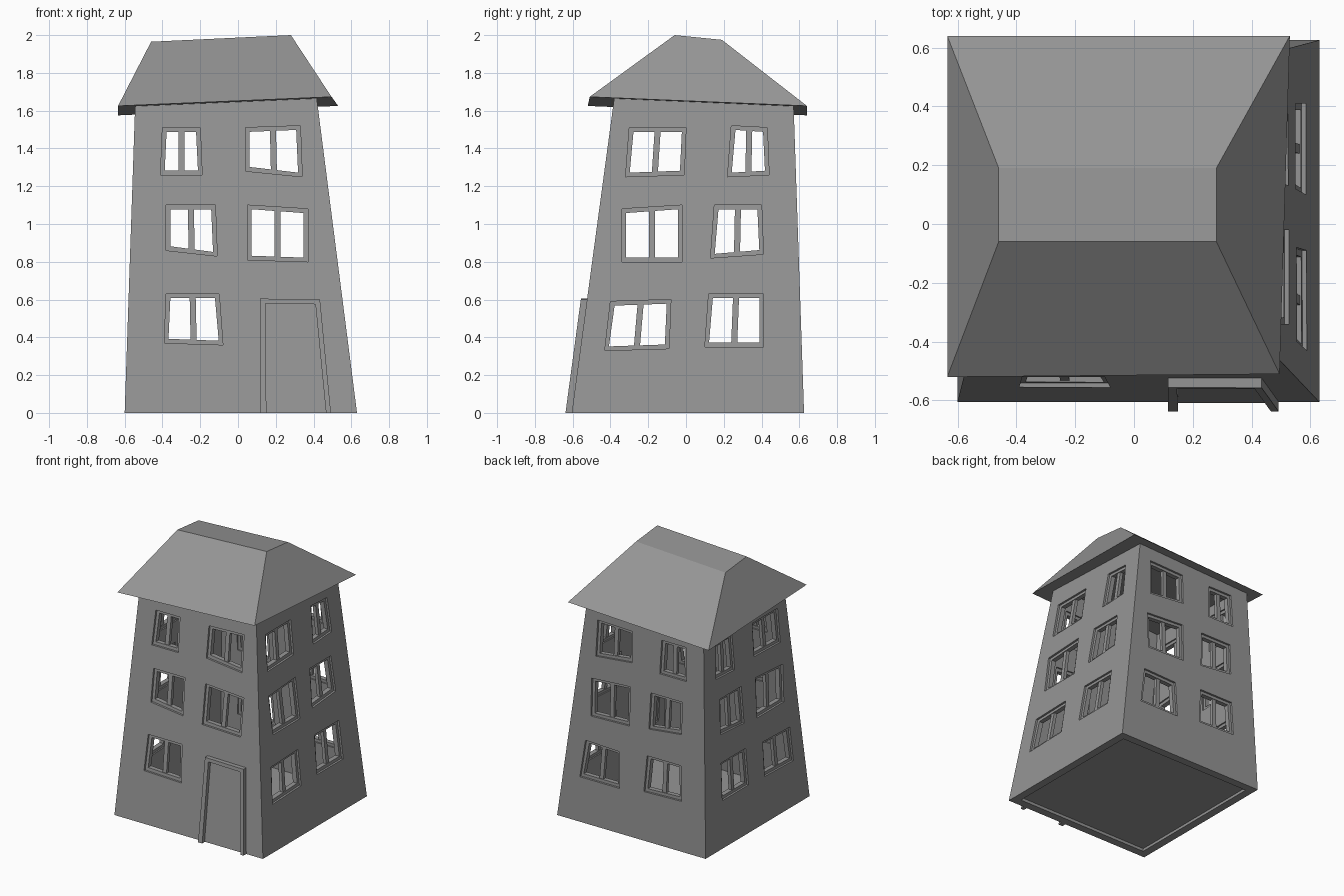
import bpy, bmesh

cube = bpy.data.objects.get("Cube")
if cube:
    bpy.data.objects.remove(cube, do_unlink=True)

# One plain grey for the whole building
grey = bpy.data.materials.new("plain_grey")
grey.use_nodes = True
colour = (0.3, 0.3, 0.3, 1)
grey.diffuse_color = colour
grey.node_tree.nodes["Principled BSDF"].inputs["Base Color"].default_value = colour


def loft(bm, loops, cyclic=False):
    """Bridge equal-length loops; cap both ends unless cyclic."""
    rows = [[bm.verts.new(p) for p in loop] for loop in loops]
    count = len(rows[0])
    pairs = list(zip(rows, rows[1:]))
    if cyclic:
        pairs.append((rows[-1], rows[0]))
    else:
        bm.faces.new(rows[0])
        bm.faces.new(rows[-1])
    for a, b in pairs:
        for i in range(count):
            j = (i + 1) % count
            bm.faces.new((a[i], a[j], b[j], b[i]))


def finish(name, bm):
    bmesh.ops.recalc_face_normals(bm, faces=bm.faces)
    mesh = bpy.data.meshes.new(name)
    bm.to_mesh(mesh)
    bm.free()
    mesh.materials.append(grey)
    obj = bpy.data.objects.new(name, mesh)
    bpy.context.collection.objects.link(obj)
    return obj


def solid(name, loops, cyclic=False):
    bm = bmesh.new()
    loft(bm, loops, cyclic)
    return finish(name, bm)


# Leaning wall planes: axis, offset at the ground, lean per unit of height, inward sign
WALLS = {
    "front": ("y", -0.605, 0.135, 1),
    "back": ("y", 0.625, -0.034, -1),
    "left": ("x", 0.63, -0.128, -1),
    "right": ("x", -0.60, 0.034, 1),
}


def plane(wall, z, depth=0):
    _, base, lean, inward = WALLS[wall]
    return base + lean * z + inward * depth


def on_wall(wall, outline, depth):
    """Place (across, height) points on a wall at a given depth."""
    if WALLS[wall][0] == "y":
        return [(u, plane(wall, z, depth), z) for u, z in outline]
    return [(plane(wall, z, depth), u, z) for u, z in outline]


def eave_height(x, y):
    return 1.63 + 0.043 * (x - y)


def body_loop(depth, z=None):
    """Four corners of the tower, at height z or under the tilted eaves."""
    loop = []
    for a, b in (("right", "front"), ("left", "front"), ("left", "back"), ("right", "back")):
        h = z
        if z is None:
            h = eave_height(plane(a, 1.6), plane(b, 1.6))
        loop.append((plane(a, h, depth), plane(b, h, depth), h))
    return loop


# Crooked window outlines: top left, top right, bottom right, bottom left
across_x = [
    [(-.40, 1.51), (-.20, 1.51), (-.19, 1.26), (-.41, 1.26)],
    [(.04, 1.51), (.33, 1.52), (.34, 1.25), (.04, 1.28)],
    [(-.38, 1.10), (-.12, 1.10), (-.11, .83), (-.38, .86)],
    [(.05, 1.10), (.37, 1.08), (.37, .80), (.05, .81)],
    [(-.38, .63), (-.10, .63), (-.08, .36), (-.39, .37)],
]
above_door = [(.13, .60), (.41, .61), (.45, .33), (.12, .33)]
across_y = [
    [(-.30, 1.51), (0, 1.51), (-.01, 1.26), (-.32, 1.25)],
    [(.24, 1.52), (.43, 1.51), (.44, 1.26), (.22, 1.25)],
    [(-.34, 1.08), (-.02, 1.10), (-.02, .80), (-.34, .80)],
    [(.15, 1.10), (.40, 1.10), (.41, .84), (.13, .82)],
    [(-.40, .59), (-.08, .60), (-.09, .34), (-.43, .33)],
    [(.12, .63), (.41, .63), (.41, .35), (.10, .35)],
]
windows = {"front": across_x, "back": across_x + [above_door],
           "left": across_y, "right": across_y}


def inset(quad, d):
    signs = ((1, -1), (-1, -1), (-1, 1), (1, 1))
    return [(u + su * d, z + sz * d) for (u, z), (su, sz) in zip(quad, signs)]


# Hollow tower walls with window holes
walls = solid("tower_walls", [body_loop(0, 0), body_loop(0), body_loop(0.06), body_loop(0.06, 0)], True)
holes = bmesh.new()
for wall, quads in windows.items():
    for quad in quads:
        loft(holes, [on_wall(wall, quad, -0.05), on_wall(wall, quad, 0.1)])
cutter = finish("window_cutter", holes)
cutter.hide_render = True
cut = walls.modifiers.new("window_holes", "BOOLEAN")
cut.operation = "DIFFERENCE"
cut.solver = "EXACT"
cut.object = cutter
bpy.context.view_layer.objects.active = walls
bpy.ops.object.modifier_apply(modifier=cut.name)
bpy.data.objects.remove(cutter, do_unlink=True)

# Recessed window frames with a centre post
for wall, quads in windows.items():
    for n, quad in enumerate(quads, 1):
        bm = bmesh.new()
        outer, inner = inset(quad, -0.004), inset(quad, 0.022)
        loft(bm, [on_wall(wall, outer, 0.015), on_wall(wall, outer, 0.05),
                  on_wall(wall, inner, 0.05), on_wall(wall, inner, 0.015)], True)
        tl, tr, br, bl = inset(quad, 0.015)
        top = ((tl[0] + tr[0]) / 2, (tl[1] + tr[1]) / 2)
        low = ((bl[0] + br[0]) / 2, (bl[1] + br[1]) / 2)
        post = [(p[0] + s, p[1]) for p, s in ((top, -.016), (top, .016), (low, .016), (low, -.016))]
        loft(bm, [on_wall(wall, post, 0.02), on_wall(wall, post, 0.045)])
        finish(f"{wall}_window_frame_{n}", bm)

# Floor slab, slightly above the wall bottoms
solid("floor", [body_loop(0.055, 0.02), body_loop(0.055, 0.04)])

# Hipped roof with a tilted eave and flat top
eave = [(x, y, eave_height(x, y)) for x, y in ((-.635, -.52), (.495, -.51), (.53, .64), (-.635, .64))]
crown = [(-.46, -.06, 1.965), (.28, -.06, 2.0), (.28, .19, 1.975), (-.46, .19, 1.94)]
solid("roof", [eave, crown])

# Door surround and door leaf
opening = [(.466, 0), (.41, .575), (.146, .58), (.15, 0)]
surround = [(.116, 0), (.116, .605), (.434, .60), (.492, 0)] + opening
solid("door_surround", [on_wall("front", surround, -0.033), on_wall("front", surround, 0.01)])
leaf = [(.15, .01), (.146, .58), (.41, .575), (.465, .01)]
solid("door", [on_wall("front", leaf, -0.005), on_wall("front", leaf, 0.003)])
